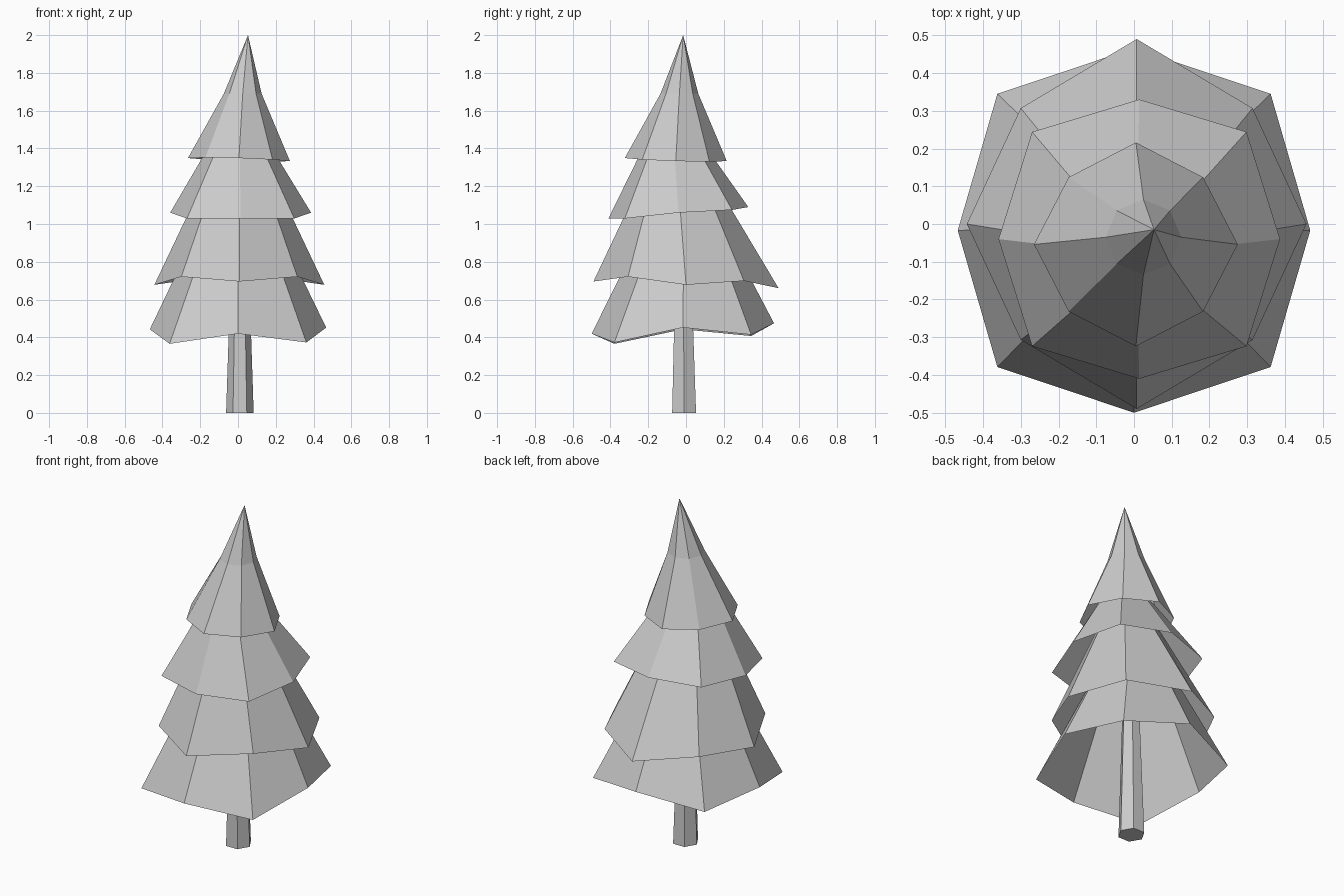
import bpy
import bmesh
from math import sin, cos, pi
from mathutils import Vector

cube = bpy.data.objects.get("Cube")
if cube:
    bpy.data.objects.remove(cube, do_unlink=True)

# One flat grey for the whole tree
grey = bpy.data.materials.new("light_grey")
grey.use_nodes = True
colour = (0.6, 0.6, 0.6, 1)
grey.diffuse_color = colour
grey.node_tree.nodes["Principled BSDF"].inputs["Base Color"].default_value = colour


def ring(centre, radius, sides):
    """Regular level ring of points."""
    c = Vector(centre)
    return [c + radius * Vector((cos(2 * pi * i / sides), sin(2 * pi * i / sides), 0))
            for i in range(sides)]


def skirt_rim(centre, rx, ry, diagonal, drop, tilt):
    """Eight-pointed rim whose corners sag by drop, leaning along x and y."""
    points = []
    for i in range(8):
        a = i * pi / 4
        if i % 2:
            s = diagonal * 2 ** 0.5
            x, y, z = s * cos(a), s * sin(a), -drop
        else:
            x, y, z = rx * cos(a), ry * sin(a), 0
        z += x * tilt[0] + y * tilt[1]
        points.append(Vector(centre) + Vector((x, y, z)))
    return points


def loft(name, rings, apex=None, base=False):
    """Join rings with flat faces; optionally close to an apex or a base."""
    bm = bmesh.new()
    loops = [[bm.verts.new(p) for p in r] for r in rings]
    n = len(loops[0])
    for low, high in zip(loops, loops[1:]):
        for i in range(n):
            j = (i + 1) % n
            bm.faces.new((low[i], low[j], high[j], high[i]))
    if apex:
        tip = bm.verts.new(apex)
        for i in range(n):
            bm.faces.new((loops[-1][i], loops[-1][(i + 1) % n], tip))
    if base:
        bm.faces.new(loops[0][::-1])
    mesh = bpy.data.meshes.new(name)
    bm.to_mesh(mesh)
    bm.free()
    mesh.materials.append(grey)
    obj = bpy.data.objects.new(name, mesh)
    bpy.context.collection.objects.link(obj)
    return obj


# Tapered six-sided trunk
loft("trunk", [ring((0.01, -0.01, 0), 0.073, 6),
               ring((0.01, -0.015, 0.85), 0.045, 6)], base=True)

# Hollow overlapping branch skirts
loft("bottom_branches", [
    skirt_rim((0, -0.017, 0.447), 0.467, 0.483, 0.362, 0.057, (0.01, 0.057)),
    ring((0, -0.01, 1.0), 0.2, 8)])
loft("lower_branches", [
    skirt_rim((0.007, 0, 0.678), 0.45, 0.49, 0.307, -0.032, (0, -0.036)),
    ring((0.007, -0.05, 1.33), 0.14, 8)])
loft("upper_branches", [
    skirt_rim((0.014, -0.04, 1.06), 0.373, 0.37, 0.284, 0.008, (0, 0.08)),
    ring((0.008, -0.07, 1.5), 0.11, 8)])

# Pointed top with a leaning tip
loft("top_branches", [
    skirt_rim((0.005, -0.054, 1.341), 0.27, 0.27, 0.178, 0, (-0.03, -0.03)),
    ring((0.025, -0.035, 1.69), 0.1, 8)], apex=(0.053, -0.015, 2))
